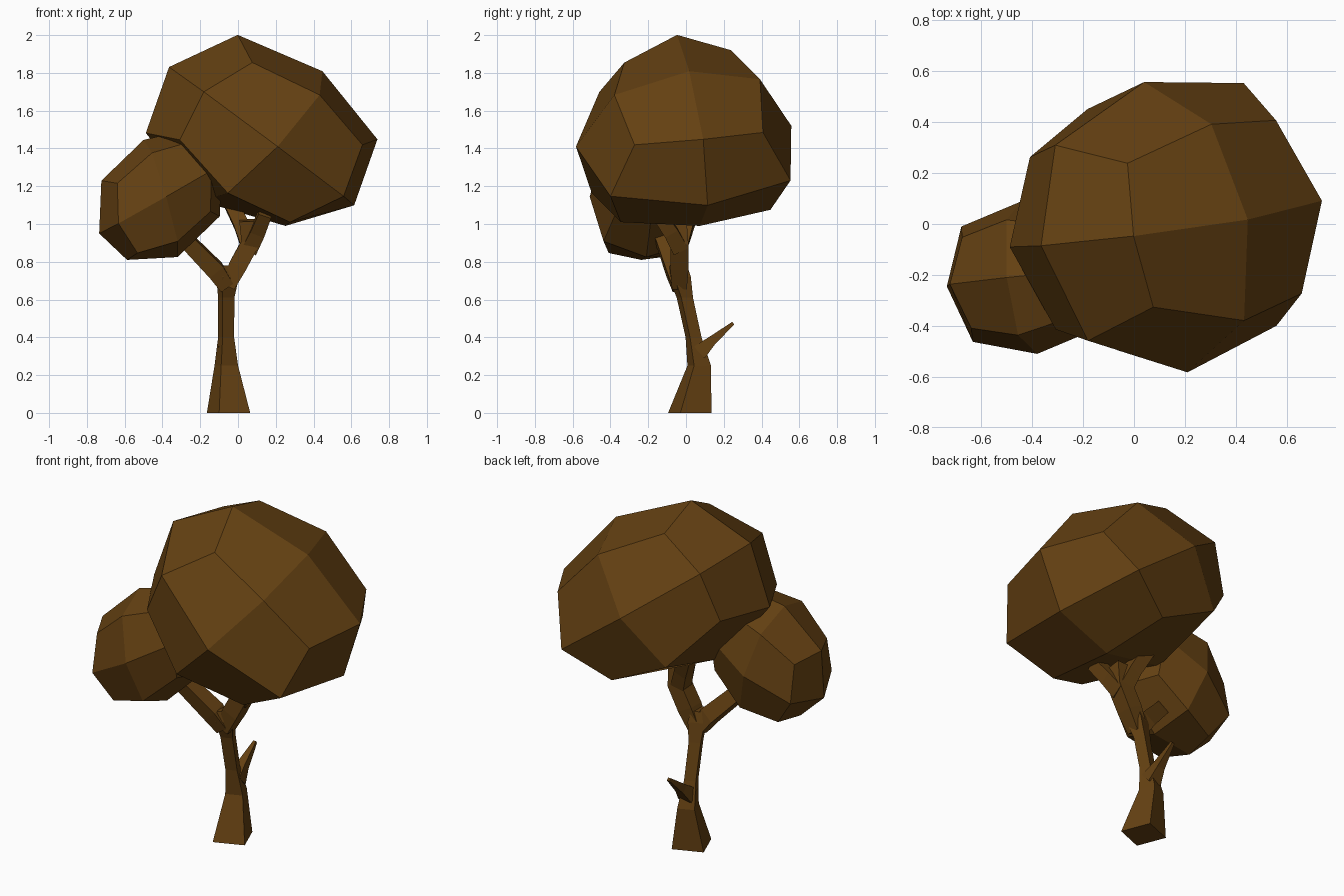
import bpy, bmesh, math
from mathutils import Vector

if "Cube" in bpy.data.objects:
    bpy.data.objects.remove(bpy.data.objects["Cube"])

bark = bpy.data.materials.new("brown")
bark.diffuse_color = (0.128, 0.052, 0.006, 1)
bark.use_nodes = True
bark.node_tree.nodes["Principled BSDF"].inputs["Base Color"].default_value = bark.diffuse_color


def finish(bm, name):
    bmesh.ops.recalc_face_normals(bm, faces=bm.faces[:])
    me = bpy.data.meshes.new(name)
    bm.to_mesh(me)
    bm.free()
    me.materials.append(bark)
    ob = bpy.data.objects.new(name, me)
    bpy.context.collection.objects.link(ob)
    return ob


def crown(name, centre, ax, ay, az, floor, taper=0):
    """Cube cut once per side, rounded, stretched along three axes, tapered in depth."""
    bm = bmesh.new()
    bmesh.ops.create_cube(bm, size=2)
    bmesh.ops.subdivide_edges(bm, edges=bm.edges[:], cuts=1, use_grid_fill=True)
    c, ax, ay, az = map(Vector, (centre, ax, ay, az))
    for v in bm.verts:
        k = (1, 1, 0.755, 0.595)[sum(abs(t) > 0.5 for t in v.co)]
        x, y, z = v.co * k
        v.co = c + ax * x + ay * y + az * z
        v.co.y *= 1 - taper * (v.co.z - c.z)
        v.co.z = max(v.co.z, floor)
    return finish(bm, name)


def limb(name, path, level=False, turn=45.0):
    """Four-sided tapering tube through (x, y, z, radius) points."""
    bm = bmesh.new()
    pts = [Vector(p[:3]) for p in path]
    rings = []
    for i, p in enumerate(pts):
        d = pts[min(i + 1, len(pts) - 1)] - pts[max(i - 1, 0)]
        q = Vector((0, 0, 1)).rotation_difference(Vector((0, 0, 1)) if level else d)
        ring = []
        for j in range(4):
            a = math.radians(turn + 90 * j)
            off = Vector((math.cos(a), math.sin(a), 0)) * path[i][3]
            ring.append(bm.verts.new(p + q @ off))
        rings.append(ring)
    for r, s in zip(rings, rings[1:]):
        for j in range(4):
            bm.faces.new((r[j], r[(j + 1) % 4], s[(j + 1) % 4], s[j]))
    bm.faces.new(rings[0][::-1])
    bm.faces.new(rings[-1])
    return finish(bm, name)


# leaf masses
crown("large_crown", (0.125, 0, 1.465),
      (0.49, 0.10, -0.366), (0.085, -0.57, -0.055), (0.322, 0.02, 0.344), 0.99, 0.4)
crown("small_crown", (-0.41, -0.21, 1.135),
      (-0.325, -0.035, -0.185), (0.03, -0.3, 0.01), (-0.09, 0, 0.31), 0.81)

# trunk with flared foot
limb("trunk", [(-0.05, 0.02, 0, 0.125), (-0.062, 0.07, 0.25, 0.068),
               (-0.063, 0.04, 0.4, 0.046), (-0.062, -0.006, 0.61, 0.047),
               (-0.055, -0.035, 0.72, 0.066), (-0.055, -0.04, 0.78, 0.05)],
     level=True, turn=-23.5)

# fork: left branch to the small crown, right branch to the large crown
limb("left_branch", [(-0.06, -0.035, 0.67, 0.055), (-0.118, -0.06, 0.755, 0.066),
                     (-0.26, -0.115, 0.9, 0.058), (-0.35, -0.16, 0.99, 0.055)])
limb("right_branch", [(-0.055, -0.035, 0.67, 0.055), (0.0, -0.035, 0.78, 0.068),
                      (0.065, -0.035, 0.9, 0.068), (0.06, -0.05, 1.02, 0.075)])
limb("right_twig_outer", [(0.06, -0.03, 0.87, 0.06), (0.105, -0.08, 0.96, 0.055),
                          (0.145, -0.15, 1.06, 0.05)])
limb("right_twig_inner", [(0.06, -0.035, 0.88, 0.06), (0.015, 0.0, 1.0, 0.055),
                          (-0.05, 0.05, 1.14, 0.055)])

# broken stub at the back of the trunk
limb("stub", [(-0.062, 0.07, 0.32, 0.06), (-0.062, 0.135, 0.38, 0.036),
              (-0.062, 0.25, 0.475, 0.012)])
